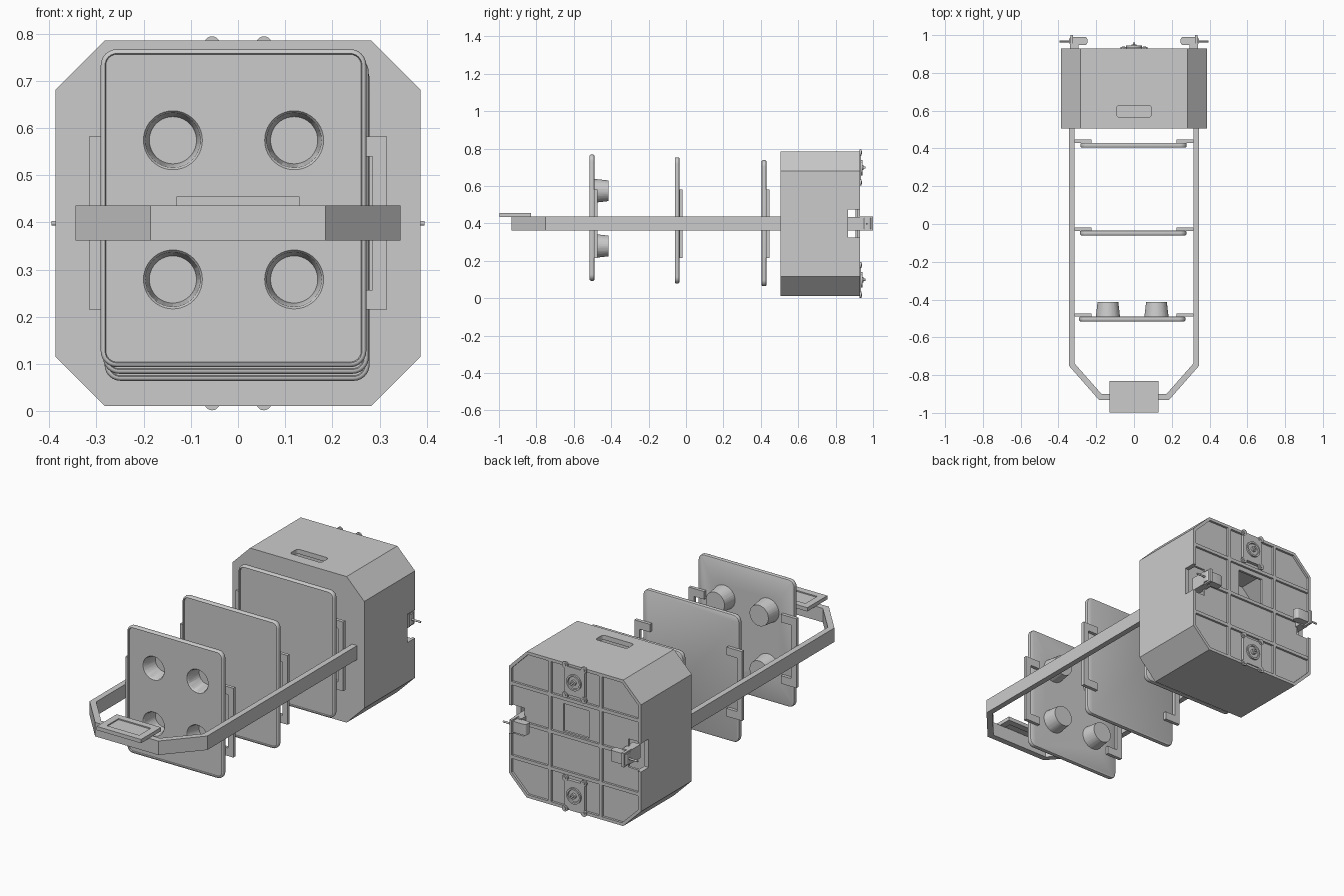
import bpy, bmesh
from math import sin, cos, pi, radians

if "Cube" in bpy.data.objects:
    bpy.data.objects.remove(bpy.data.objects["Cube"])

ZC = 0.398  # mid height of the housing


def loft(name, rings, axis='Y', smooth=False):
    """Skin a list of (outline, height) rings and cap both ends."""
    put = {'X': lambda a, b, h: (h, a, b),
           'Y': lambda a, b, h: (a, h, b),
           'Z': lambda a, b, h: (a, b, h)}[axis]
    bm = bmesh.new()
    vs = [[bm.verts.new(put(a, b, h)) for a, b in pts] for pts, h in rings]
    n = len(vs[0])
    for lo, hi in zip(vs, vs[1:]):
        for i in range(n):
            j = (i + 1) % n
            bm.faces.new((lo[i], lo[j], hi[j], hi[i]))
    bm.faces.new(vs[0])
    bm.faces.new(vs[-1])
    bmesh.ops.recalc_face_normals(bm, faces=bm.faces)
    me = bpy.data.meshes.new(name)
    bm.to_mesh(me)
    bm.free()
    ob = bpy.data.objects.new(name, me)
    bpy.context.collection.objects.link(ob)
    if smooth:
        activate(ob)
        bpy.ops.object.shade_smooth_by_angle(angle=radians(35))
    return ob


def activate(ob):
    bpy.ops.object.select_all(action='DESELECT')
    ob.select_set(True)
    bpy.context.view_layer.objects.active = ob


def boolean(ob, cutter, op='DIFFERENCE'):
    activate(ob)
    m = ob.modifiers.new('bool', 'BOOLEAN')
    m.operation, m.solver, m.object = op, 'EXACT', cutter
    bpy.ops.object.modifier_apply(modifier=m.name)
    bpy.data.objects.remove(cutter)


def rect(x0, x1, z0, z1):
    return [(x0, z0), (x1, z0), (x1, z1), (x0, z1)]


def rounded(x0, x1, z0, z1, r, inset=0.0, seg=6):
    pts = []
    for k, (cx, cz) in enumerate([(x1 - r, z1 - r), (x0 + r, z1 - r),
                                  (x0 + r, z0 + r), (x1 - r, z0 + r)]):
        for i in range(seg + 1):
            a = (k + i / seg) * pi / 2
            pts.append((cx + (r - inset) * cos(a), cz + (r - inset) * sin(a)))
    return pts


def circle(x, z, r, n=32):
    return [(x + r * cos(2 * pi * i / n), z + r * sin(2 * pi * i / n)) for i in range(n)]


def octagon(inset):
    w, h = 0.387 - inset, 0.387 - inset
    c = 0.104 - inset * 0.586
    return [(x, ZC + z) for x, z in
            [(w, -h + c), (w, h - c), (w - c, h), (-w + c, h),
             (-w, h - c), (-w, -h + c), (-w + c, -h), (w - c, -h)]]


def box(name, x0, x1, y0, y1, z0, z1):
    return loft(name, [(rect(x0, x1, z0, z1), y0), (rect(x0, x1, z0, z1), y1)])


# Hollow housing with recessed back, grip slot, window and side notches
housing = loft('housing', [(octagon(0), 0.505), (octagon(0), 0.93)])
cutters = [
    loft('cut', [(octagon(0.025), 0.527), (octagon(0.025), 0.905)]),
    loft('cut', [(octagon(0.016), 0.918), (octagon(0.016), 0.95)]),
    loft('cut', [(rounded(-0.092, 0.092, 0.565, 0.628, 0.015), 0.7),
                 (rounded(-0.092, 0.092, 0.565, 0.628, 0.015), 0.9)], 'Z'),
    box('cut', -0.075, 0.075, 0.88, 0.95, 0.415, 0.56)]
for s in (-1, 1):
    a, b = sorted((s * 0.305, s * 0.42))
    cutters.append(box('cut', a, b, 0.865, 0.95, 0.325, 0.475))
for c in cutters:
    boolean(housing, c)

# Back ribs
for s in (-1, 1):
    box('vertical_rib', s * 0.15 - 0.009, s * 0.15 + 0.009, 0.91, 0.93, 0.025, 0.77)
    box('horizontal_rib', -0.375, 0.375, 0.91, 0.9295, ZC + s * 0.195 - 0.009, ZC + s * 0.195 + 0.009)
box('middle_rib', -0.305, 0.305, 0.91, 0.9295, ZC - 0.009, ZC + 0.009)

# Round mounts with four screw ears, top and bottom of the back
for s in (-1, 1):
    zc = ZC + s * 0.3
    p = rounded(-0.06, 0.06, zc - 0.075, zc + 0.075, 0.012)
    loft('mount_pad', [(p, 0.91), (p, 0.935)])
    for sx in (-1, 1):
        for sz in (-1, 1):
            x, z = sx * 0.055, zc + sz * 0.08
            loft('screw_ear', [(circle(x, z, 0.0165, 20), 0.928),
                               (circle(x, z, 0.0165, 20), 0.937)], smooth=True)
            loft('screw', [(circle(x, z, 0.008, 12), 0.93),
                           (circle(x, z, 0.008, 12), 0.941)], smooth=True)
    loft('mount_disc', [(circle(0, zc, r), y) for r, y in
                        [(0.042, 0.93), (0.042, 0.944), (0.033, 0.944), (0.031, 0.938),
                         (0.014, 0.938), (0.014, 0.95), (0.006, 0.95), (0.006, 0.96)]],
         smooth=True)

# Side latches
for s in (-1, 1):
    def span(a, b):
        return sorted((s * a, s * b))
    box('latch_arm', *span(0.295, 0.34), 0.865, 0.955, 0.363, 0.435)
    box('latch_plate', *span(0.322, 0.336), 0.93, 1.0, 0.362, 0.436)
    x0, x1 = span(0.247, 0.343)
    q = rounded(x0, x1, 0.948, 0.99, 0.012, seg=4)
    loft('latch_block', [(q, 0.37), (q, 0.428)], 'Z', True)
    x0, x1 = span(0.3, 0.395)
    loft('latch_pin', [(circle(0.966, ZC, 0.005, 12), x0),
                       (circle(0.966, ZC, 0.005, 12), x1)], 'X', True)

# U-shaped pull frame
half = [(0.345, 0.51), (0.345, -0.75), (0.185, -0.932)]
inner = [(0.172, -0.9), (0.315, -0.738), (0.315, 0.51)]
u = half + [(-x, y) for x, y in reversed(half)] \
    + [(-x, y) for x, y in reversed(inner)] + inner
loft('pull_frame', [(u, 0.362), (u, 0.436)], 'Z')

# Framed tag plate on the pull frame
def tag(i):
    return rect(-0.13 + i, 0.13 - i, -0.998 + i, -0.83 - i)
loft('tag_plate', [(tag(0.035), 0.44), (tag(0.035), 0.435), (tag(0), 0.435),
                   (tag(0), 0.455), (tag(0.035), 0.455), (tag(0.035), 0.449)], 'Z')

# Three trays with raised rims, each on a pair of C-shaped brackets
trays = []
for x0, x1, z0, y in [(-0.291, 0.272, 0.093, -0.515), (-0.286, 0.277, 0.079, -0.06),
                      (-0.283, 0.279, 0.064, 0.405)]:
    prof = [(0.006, 0.025), (0.002, 0.023), (0, 0.019), (0, 0.006), (0.002, 0.002),
            (0.005, 0), (0.009, 0), (0.011, 0.006)]
    trays.append(loft('tray', [(rounded(x0, x1, z0, z0 + 0.674, 0.034, i), y + d)
                               for i, d in prof], smooth=True))
    yb = y + 0.024
    for s in (-1, 1):
        c = [(s * x, z) for x, z in
             [(0.316, 0.215), (0.316, 0.582), (0.225, 0.582), (0.225, 0.54),
              (0.285, 0.54), (0.285, 0.257), (0.225, 0.257), (0.225, 0.215)]]
        loft('tray_bracket', [(c, yb), (c, yb + 0.018)])

# Four tapered cups in the front tray
front = trays[0]
front.name = 'cup_tray'
spots = [(x, z) for x in (-0.138, 0.119) for z in (0.279, 0.574)]
for x, z in spots:
    boolean(front, loft('cup', [(circle(x, z, 0.065, 40), -0.5),
                                (circle(x, z, 0.055, 40), -0.414)]), 'UNION')
for x, z in spots:
    boolean(front, loft('cut', [(circle(x, z, r, 40), y) for r, y in
                                [(0.0625, -0.53), (0.0625, -0.5085), (0.058, -0.503),
                                 (0.050, -0.424)]]))
activate(front)
bpy.ops.object.shade_smooth_by_angle(angle=radians(35))
